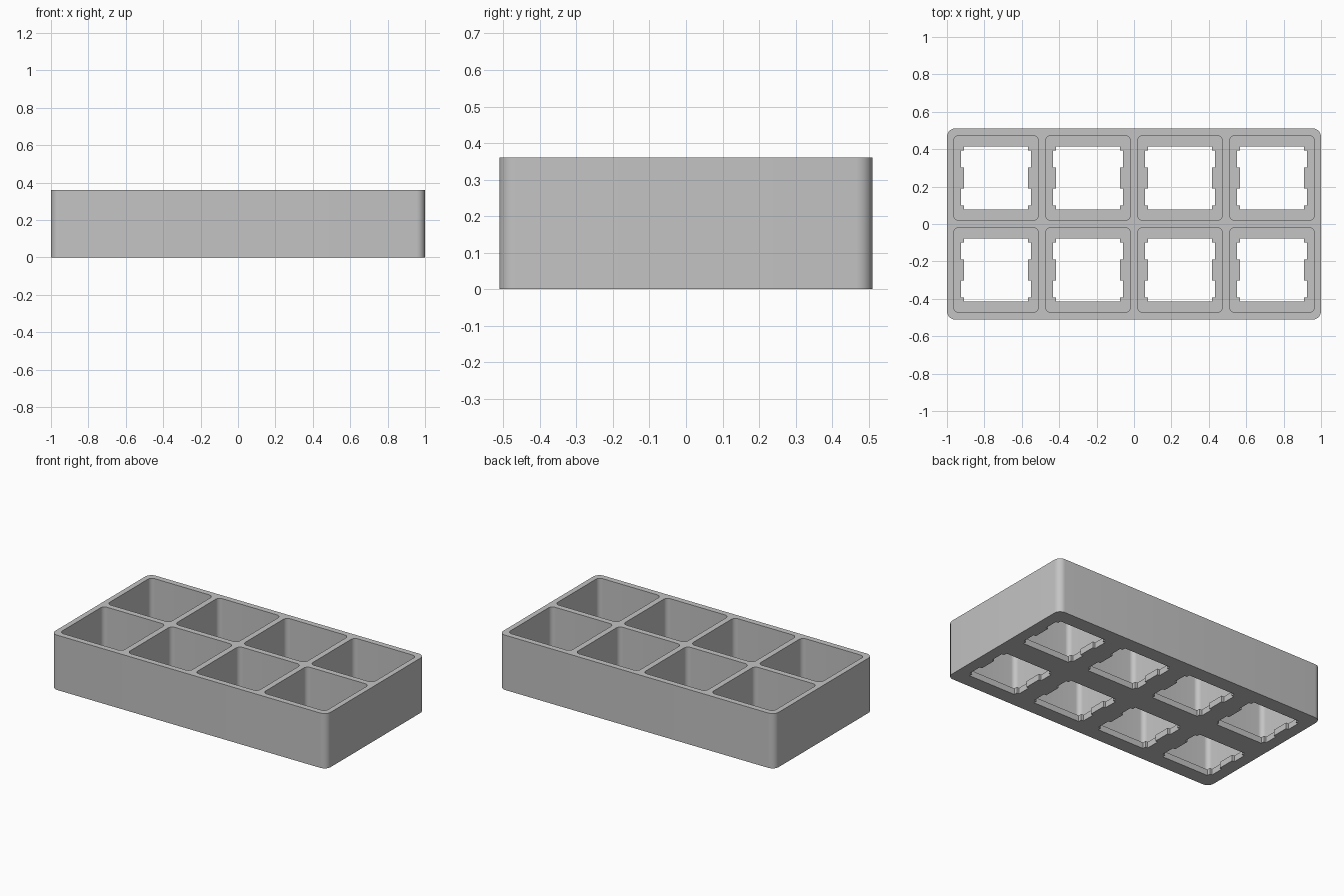
import bpy, bmesh, math

if "Cube" in bpy.data.objects:
    bpy.data.objects.remove(bpy.data.objects["Cube"], do_unlink=True)

HEIGHT, FLOOR, PITCH = 0.36, 0.04, 0.492
CELLS = [((i - 1.5) * PITCH, (j - 0.5) * PITCH) for i in range(4) for j in range(2)]


def rounded_rect(half_x, half_y, radius, steps=8):
    """Counter-clockwise rectangle outline with round corners."""
    points = []
    for corner, (sx, sy) in enumerate([(1, 1), (-1, 1), (-1, -1), (1, -1)]):
        for k in range(steps + 1):
            a = (corner + k / steps) * math.pi / 2
            points.append((sx * (half_x - radius) + radius * math.cos(a),
                           sy * (half_y - radius) + radius * math.sin(a)))
    return points


def notched_square():
    """Square opening with two clip notches on its left and right sides."""
    inner, outer, top, near, far = 0.171, 0.188, 0.169, 0.056, 0.146
    quarter = [(inner, near), (outer, near), (outer, far), (inner, far), (inner, top)]
    right = [(x, -y) for x, y in reversed(quarter)] + quarter
    return right + [(-x, -y) for x, y in right]


def prisms(name, outline, centres, z0, z1):
    """One object holding the outline extruded at every centre."""
    bm = bmesh.new()
    for cx, cy in centres:
        base = bm.faces.new([bm.verts.new((cx + x, cy + y, z0)) for x, y in outline])
        solid = bmesh.ops.extrude_face_region(bm, geom=[base], use_keep_orig=True)
        verts = [v for v in solid["geom"] if isinstance(v, bmesh.types.BMVert)]
        bmesh.ops.translate(bm, verts=verts, vec=(0, 0, z1 - z0))
    bmesh.ops.recalc_face_normals(bm, faces=bm.faces)
    mesh = bpy.data.meshes.new(name)
    bm.to_mesh(mesh)
    bm.free()
    obj = bpy.data.objects.new(name, mesh)
    bpy.context.collection.objects.link(obj)
    return obj


# Solid block with rounded vertical corners
tray = prisms("divided_tray", rounded_rect(1.0, 0.511, 0.045), [(0, 0)], 0, HEIGHT)

# Compartments from above, clip openings through the floor
pockets = prisms("pocket_cutter", rounded_rect(0.227, 0.227, 0.03), CELLS, FLOOR, HEIGHT + 0.1)
openings = prisms("opening_cutter", notched_square(), CELLS, -0.1, FLOOR + 0.1)

bpy.context.view_layer.objects.active = tray
for cutter in (pockets, openings):
    cutter.hide_render = True
    mod = tray.modifiers.new(cutter.name, "BOOLEAN")
    mod.operation = "DIFFERENCE"
    mod.solver = "EXACT"
    mod.object = cutter
    bpy.ops.object.modifier_apply(modifier=mod.name)
    bpy.data.objects.remove(cutter, do_unlink=True)

# Plain grey finish
grey = bpy.data.materials.new("light_grey")
grey.use_nodes = True
colour = (0.55, 0.55, 0.55, 1)
grey.diffuse_color = colour
grey.node_tree.nodes["Principled BSDF"].inputs["Base Color"].default_value = colour
tray.data.materials.clear()
tray.data.materials.append(grey)

# Smooth round corners, crisp edges elsewhere
bpy.ops.object.select_all(action="DESELECT")
tray.select_set(True)
bpy.ops.object.shade_smooth_by_angle(angle=math.radians(30))
